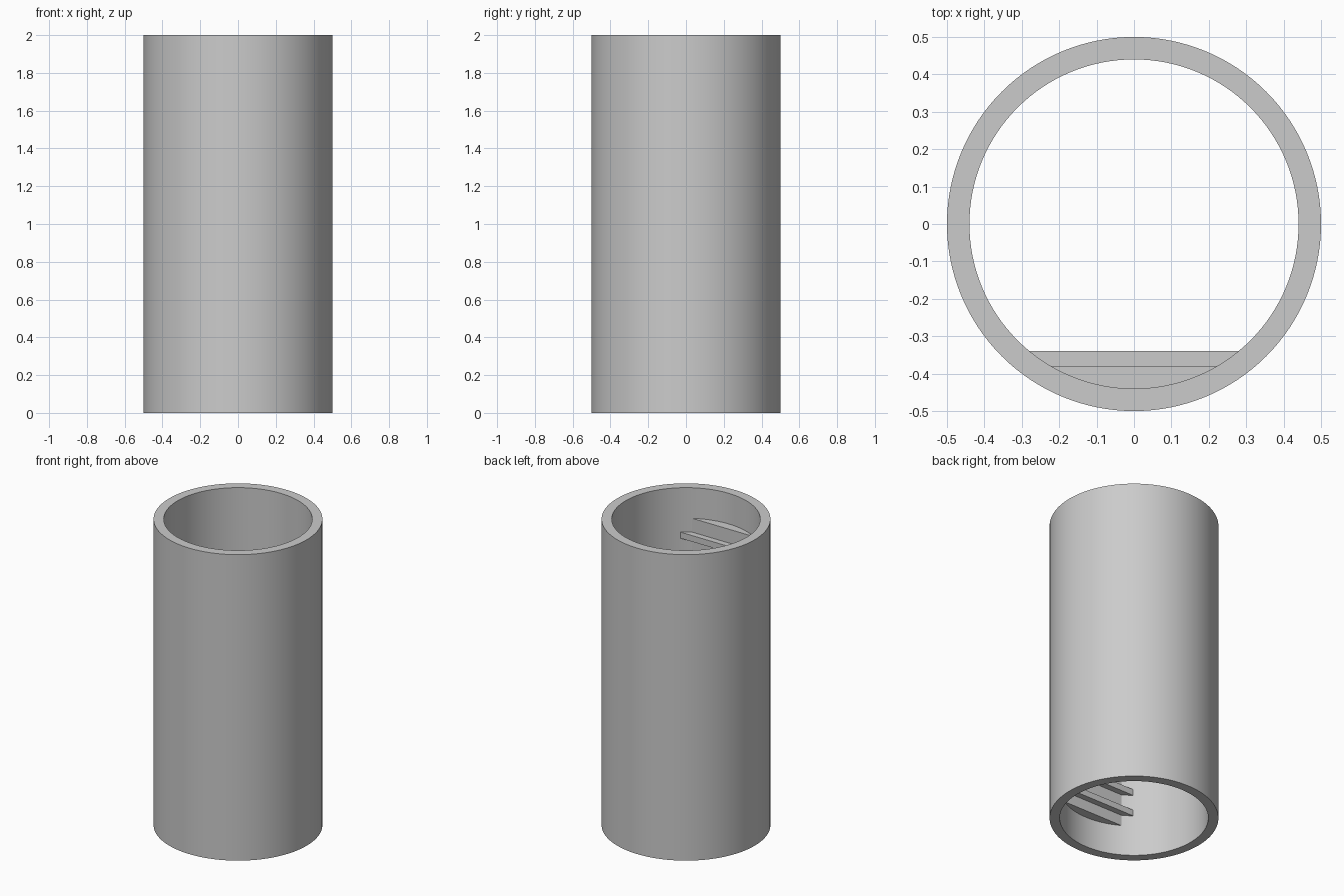
import bpy, bmesh, math

if "Cube" in bpy.data.objects:
    bpy.data.objects.remove(bpy.data.objects["Cube"], do_unlink=True)

HEIGHT, OUTER, INNER = 2.0, 0.5, 0.44
SIDES = 128

grey = bpy.data.materials.new("plain_grey")
grey.use_nodes = True
colour = (0.6, 0.6, 0.6, 1)
grey.diffuse_color = colour
grey.node_tree.nodes["Principled BSDF"].inputs["Base Color"].default_value = colour


def finish(name, bm):
    bmesh.ops.recalc_face_normals(bm, faces=bm.faces)
    mesh = bpy.data.meshes.new(name)
    bm.to_mesh(mesh)
    bm.free()
    mesh.materials.append(grey)
    obj = bpy.data.objects.new(name, mesh)
    bpy.context.collection.objects.link(obj)
    bpy.ops.object.select_all(action="DESELECT")
    obj.select_set(True)
    bpy.context.view_layer.objects.active = obj
    bpy.ops.object.shade_smooth_by_angle(angle=math.radians(30))
    return obj


def chord_block(name, chord_y, z0, z1):
    """Block between a straight chord and the tube wall, sunk into the wall."""
    radius = (INNER + OUTER) / 2
    half = math.acos(-chord_y / radius)
    steps = 24
    bm = bmesh.new()
    arc = []
    for i in range(steps + 1):
        a = -math.pi / 2 - half + 2 * half * i / steps
        arc.append(bm.verts.new((radius * math.cos(a), radius * math.sin(a), z0)))
    base = bm.faces.new(arc)
    top = bmesh.ops.extrude_face_region(bm, geom=[base])["geom"]
    verts = [g for g in top if isinstance(g, bmesh.types.BMVert)]
    bmesh.ops.translate(bm, verts=verts, vec=(0, 0, z1 - z0))
    return finish(name, bm)


# Hollow tube: a wall profile spun round the axis
bm = bmesh.new()
profile = [(OUTER, 0), (OUTER, HEIGHT), (INNER, HEIGHT), (INNER, 0)]
verts = [bm.verts.new((r, 0, z)) for r, z in profile]
edges = [bm.edges.new((verts[i], verts[(i + 1) % 4])) for i in range(4)]
bmesh.ops.spin(bm, geom=verts + edges, cent=(0, 0, 0), axis=(0, 0, 1),
               angle=2 * math.pi, steps=SIDES, use_merge=True)
bmesh.ops.remove_doubles(bm, verts=bm.verts, dist=1e-5)
finish("tube", bm)

# Flat backing on the inside of the front wall
chord_block("flat_backing", -0.38, 0.2, 1.8)

# Row of ribs standing out from the backing
for i in range(11):
    z = 0.27 + 0.14 * i
    chord_block(f"rib_{i + 1}", -0.34, z, z + 0.04)
